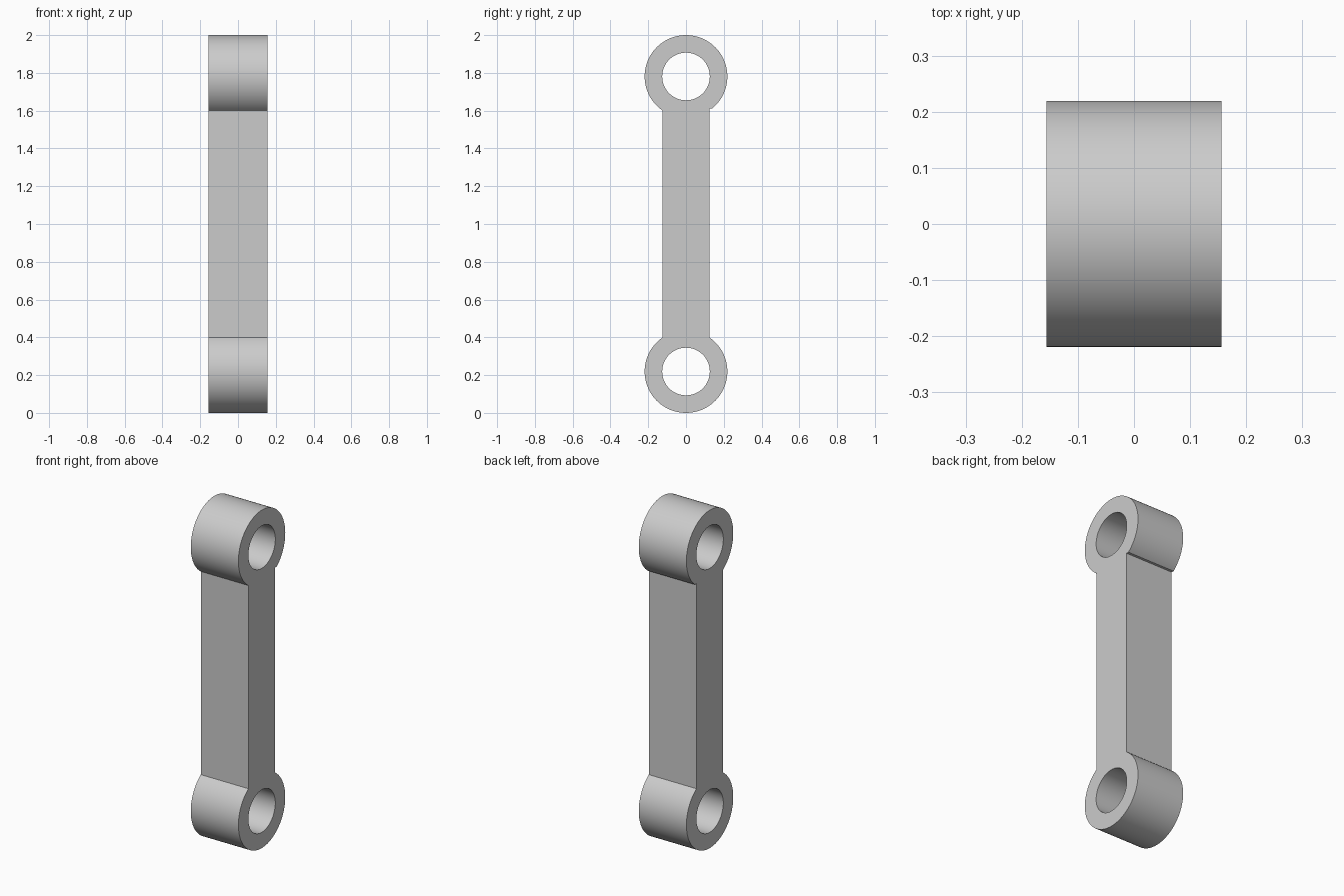
import bpy, bmesh
from math import sin, cos, pi, asin, radians

if "Cube" in bpy.data.objects:
    bpy.data.objects.remove(bpy.data.objects["Cube"])

R, HOLE, HALF_BAR, HALF_THICK = 0.219, 0.126, 0.125, 0.156
LOW, HIGH = R, 2 - R


def arc(cz, r, a0, a1, n):
    return [(r * cos(a0 + (a1 - a0) * i / n), cz + r * sin(a0 + (a1 - a0) * i / n))
            for i in range(n + 1)]


# Side profile: two round eyes joined by a straight bar
a = asin(HALF_BAR / R)
step = asin(0.14 / R)
upper = arc(HIGH, R, -pi / 2 + step, 1.5 * pi - a, 96)
lower = arc(LOW, R, pi / 2 + a, 2.5 * pi - a, 96)
outline = upper + lower + [(HALF_BAR, upper[0][1])]   # small step under the upper eye
holes = [arc(cz, HOLE, 0, 2 * pi, 72)[:-1] for cz in (LOW, HIGH)]

curve = bpy.data.curves.new("connecting_link", 'CURVE')
curve.dimensions = '2D'
curve.fill_mode = 'BOTH'
curve.extrude = HALF_THICK
for pts in [outline] + holes:
    sp = curve.splines.new('POLY')
    sp.points.add(len(pts) - 1)
    for p, (y, z) in zip(sp.points, pts):
        p.co = (y, z, 0, 1)
    sp.use_cyclic_u = True

# Stand the link up with its thickness along x
link = bpy.data.objects.new("connecting_link", curve)
bpy.context.collection.objects.link(link)
link.rotation_euler = (radians(90), 0, radians(90))
bpy.context.view_layer.objects.active = link
link.select_set(True)
bpy.ops.object.convert(target='MESH')
link = bpy.context.object
bpy.ops.object.transform_apply(location=False, rotation=True, scale=False)

# Weld faces to walls and smooth the round surfaces
bm = bmesh.new()
bm.from_mesh(link.data)
bmesh.ops.remove_doubles(bm, verts=bm.verts, dist=1e-4)
bmesh.ops.recalc_face_normals(bm, faces=bm.faces)
bm.to_mesh(link.data)
bm.free()
bpy.ops.object.shade_smooth_by_angle(angle=radians(30))
